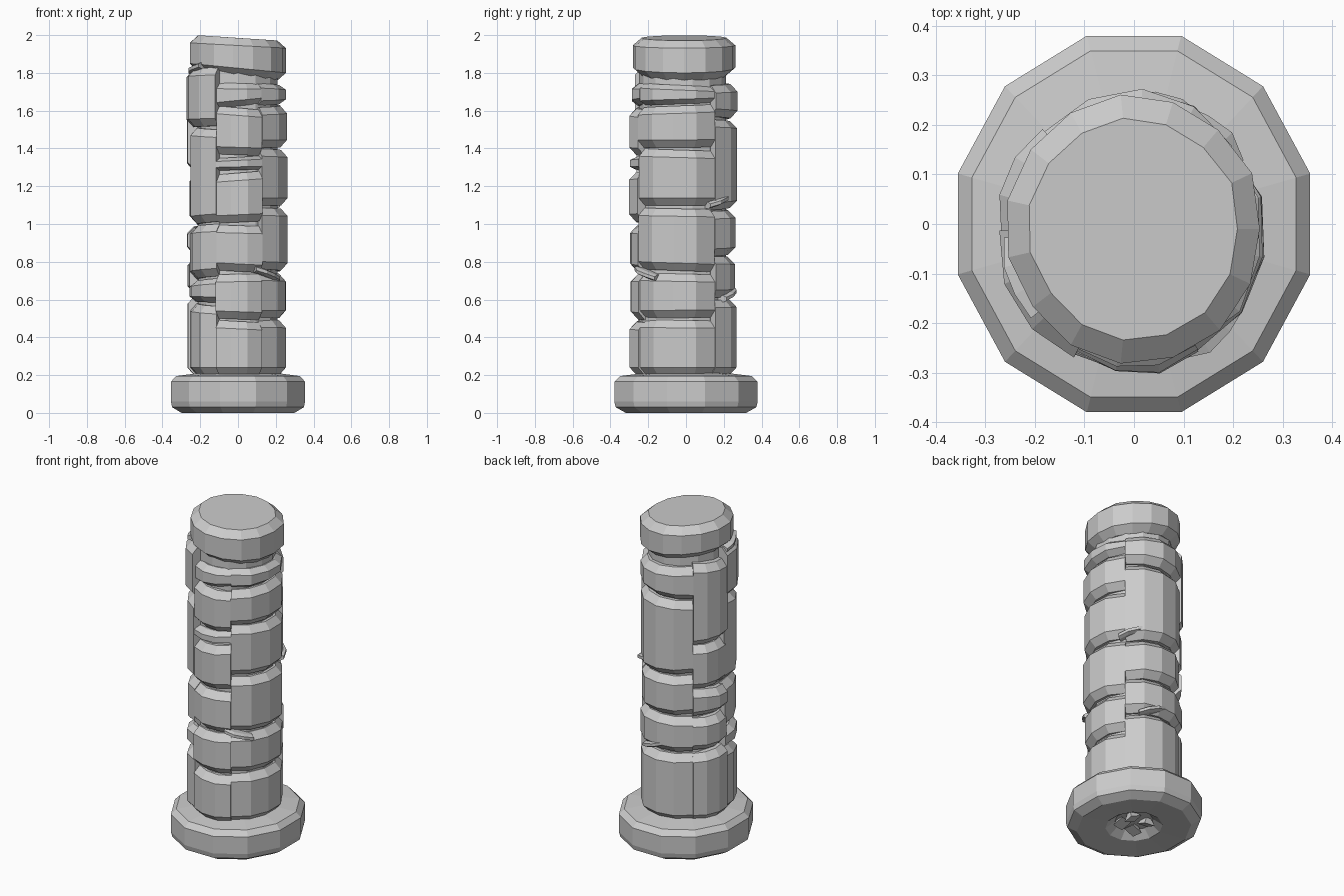
import bpy, bmesh, math, random
from math import cos, sin, radians

if "Cube" in bpy.data.objects:
    bpy.data.objects.remove(bpy.data.objects["Cube"])
random.seed(4)

CY = -0.018      # shaft axis offset
KY = 1.06        # shaft is slightly deeper than wide


def loft(name, rings):
    """Closed flat-shaded solid through equally sized point rings."""
    bm = bmesh.new()
    loops = [[bm.verts.new(p) for p in ring] for ring in rings]
    n = len(loops[0])
    for a, b in zip(loops, loops[1:]):
        for i in range(n):
            j = (i + 1) % n
            bm.faces.new((a[i], a[j], b[j], b[i]))
    bm.faces.new(loops[0][::-1])
    bm.faces.new(loops[-1])
    bmesh.ops.recalc_face_normals(bm, faces=bm.faces)
    me = bpy.data.meshes.new(name)
    bm.to_mesh(me)
    bm.free()
    ob = bpy.data.objects.new(name, me)
    bpy.context.collection.objects.link(ob)
    return ob


def disc(rx, ry, z, n, cy=0.0):
    """Ring of n points with a flat side facing each axis."""
    return [(rx * cos(math.tau * (i + .5) / n), cy + ry * sin(math.tau * (i + .5) / n), z)
            for i in range(n)]


def stone(name, a0, a1, z0, z1, r=0.263, tilt0=0.0, tilt1=0.0, cut=0.036):
    """Worn wedge block from angle a0 to a1, with tilted bottom and top."""
    full = a1 - a0 >= 360
    n = max(3, round((a1 - a0) / 24))
    b = min(0.04, (z1 - z0) * 0.25)
    count = n if full else n + 1
    jit = [random.uniform(-0.006, 0.004) for _ in range(count)]
    rings = []
    for z, dr, t in ((z0, cut, tilt0), (z0 + b, 0, tilt0), (z1 - b, 0, tilt1), (z1, cut, tilt1)):
        ring = []
        for i in range(count):
            a = radians(a0 + (a1 - a0) * i / n)
            end = 0.01 if not full and i in (0, n) else 0
            rr = r - dr + jit[i] - end
            dz = t * (cos(a) if full else 2 * i / n - 1)
            ring.append((rr * cos(a), CY + rr * sin(a) * KY, z + dz))
        if not full:
            ring.append((0, CY, z))
        rings.append(ring)
    return loft(name, rings)


# Foot slab: twelve-sided disc with worn rims and a pitted underside
profile = ((.05, .28), (.01, .42), (0, .84), (.03, .98), (.06, 1), (.165, 1), (.195, .92), (.21, .6))
loft("foot_slab", [disc(.368 * k, .393 * k, z, 12) for z, k in profile])
for i in range(4):
    a = radians(40 + 95 * i)
    bpy.ops.mesh.primitive_cone_add(vertices=4, radius1=.05, radius2=.02, depth=.04,
                                    location=(.07 * cos(a), .07 * sin(a), .04),
                                    rotation=(.3, .2, a))
    bpy.context.object.name = f"underside_rubble_{i}"

# Inner core seen at the bottom of the joints
loft("core", [disc(.215, .23, z, 14, CY) for z in (.18, 1.85)])

# Each sector: start and end angle, bulge radius, joint heights between stones
sectors = {
    "right": (-60, 40, .262, (.2, .495, .745, 1.09, 1.4, 1.63, 1.74)),
    "front": (-117, -60, .265, (.2, .49, .74, 1, 1.28, 1.36, 1.62, 1.75)),
    "left_front": (-181, -117, .267, (.2, .58, .71, 1, 1.51, 1.83)),
    "left_back": (133, 181, .272, (.2, .62, .83, 1, 1.27, 1.77)),
    "back": (40, 133, .27, (.2, .61, .83, 1.08, 1.55, 1.75)),
}
for side, (a0, a1, r, joints) in sectors.items():
    for k, (z0, z1) in enumerate(zip(joints, joints[1:])):
        gap = random.uniform(.003, .01)
        top_bulge = .01 if side.startswith("left") and z1 > 1.7 else 0
        stone(f"{side}_stone_{k}", a0, a1, z0 + (gap if k else 0), z1 - gap,
              r + random.uniform(-.004, .004) + top_bulge,
              random.uniform(-.012, .012) if k else 0, random.uniform(-.01, .01))

# Rounded cap stone, worn lower towards the right
cap = stone("cap_stone", 0, 360, 1.785, 1.985, .258, -.025, -.014, .045)
cap.location.y = .008

# Thin splinters sticking out of the joints
for k, (a, z) in enumerate(((-50, .735), (75, .63), (50, 1.12), (-160, 1.82))):
    tilt = random.uniform(-.03, .03)
    stone(f"splinter_{k}", a - 18, a + 18, z - .015, z + .02, .272, tilt, tilt, .02)
